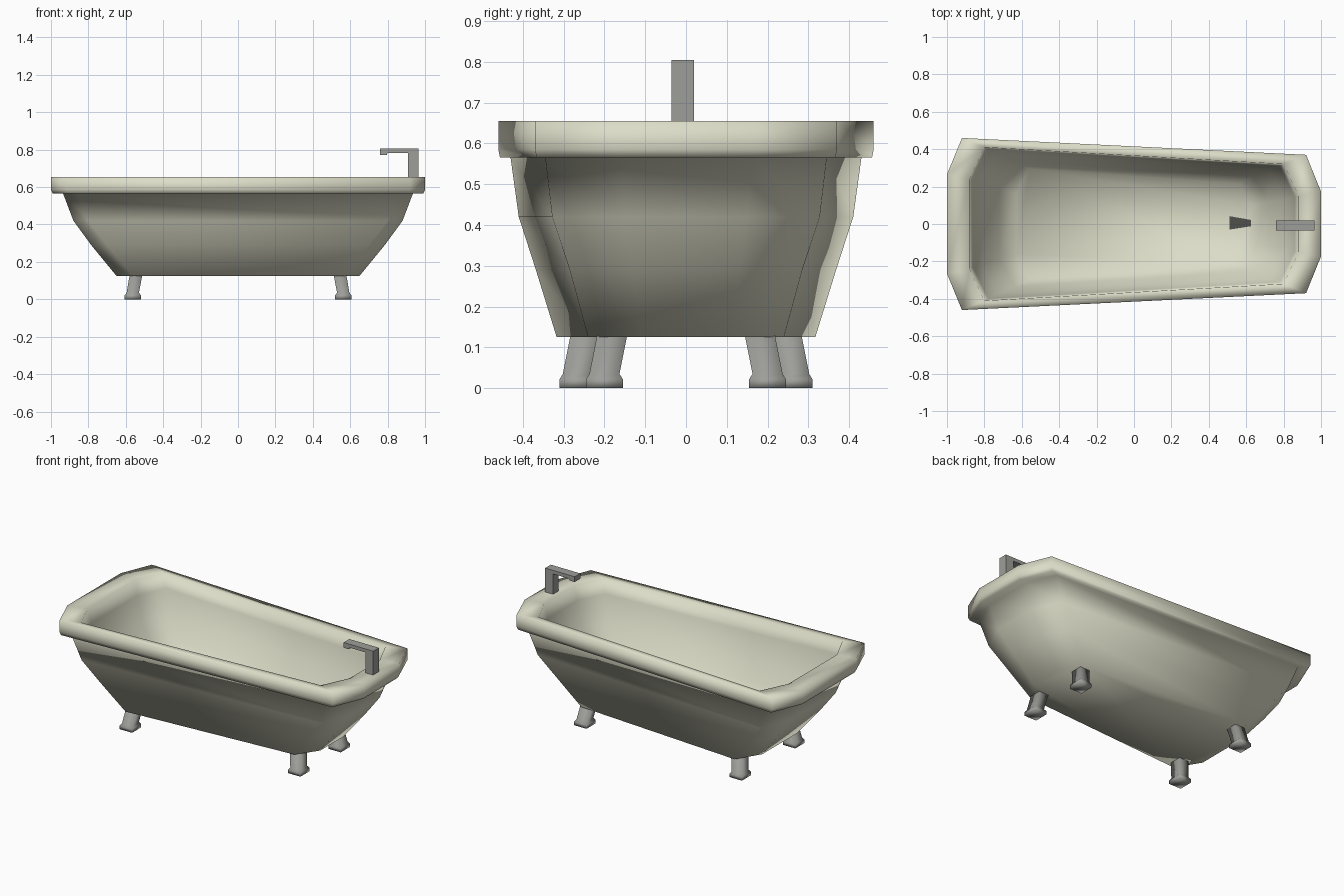
import bpy, bmesh
from mathutils import Vector

if "Cube" in bpy.data.objects:
    bpy.data.objects.remove(bpy.data.objects["Cube"])

def material(name, rgb):
    m = bpy.data.materials.new(name)
    m.diffuse_color = (*rgb, 1)
    m.use_nodes = True
    m.node_tree.nodes["Principled BSDF"].inputs["Base Color"].default_value = m.diffuse_color
    return m

enamel = material("cream enamel", (0.72, 0.72, 0.58))
metal = material("grey metal", (0.34, 0.34, 0.32))
dark = material("dark drain", (0.08, 0.08, 0.07))

def loft(name, rings, mat, smooth=True):
    """Skin a stack of equal-length rings; both ends are capped."""
    bm = bmesh.new()
    vs = [[bm.verts.new(p) for p in r] for r in rings]
    n = len(vs[0])
    for a, b in zip(vs, vs[1:]):
        for i in range(n):
            j = (i + 1) % n
            bm.faces.new((a[i], a[j], b[j], b[i]))
    bm.faces.new(vs[0][::-1])
    bm.faces.new(vs[-1])
    bmesh.ops.recalc_face_normals(bm, faces=bm.faces)
    for f in bm.faces:
        f.smooth = smooth
    me = bpy.data.meshes.new(name)
    bm.to_mesh(me)
    bm.free()
    me.materials.append(mat)
    ob = bpy.data.objects.new(name, me)
    bpy.context.collection.objects.link(ob)
    return ob

def octagon(z, end, cor, yl, yr, el, er):
    """Tapered eight-sided outline: wide at -x, narrow at +x."""
    half = [(-end, el), (-cor, yl), (cor, yr), (end, er)]
    return [(x, y, z) for x, y in half] + [(x, -y, z) for x, y in half[::-1]]

def rect(cx, cy, z, hx, hy):
    return [(cx - hx, cy - hy, z), (cx + hx, cy - hy, z),
            (cx + hx, cy + hy, z), (cx - hx, cy + hy, z)]

# Tub shell: outside from the bottom up, over the rim, down the inside
levels = [
    (0.125, .65, .56, .317, .24, .17, .11),
    (0.29, .785, .70, .368, .285, .205, .13),
    (0.42, .88, .80, .41, .328, .23, .15),
    (0.565, .935, .855, .43, .345, .245, .158),
    (0.565, .99, .91, .456, .366, .26, .17),
    (0.585, 1.0, .92, .46, .37, .265, .173),
    (0.655, 1.0, .92, .46, .37, .265, .173),
    (0.655, .88, .80, .41, .32, .24, .15),
    (0.565, .86, .78, .40, .31, .23, .145),
    (0.42, .81, .73, .375, .293, .21, .13),
    (0.29, .72, .635, .335, .252, .19, .115),
    (0.17, .63, .56, .295, .215, .16, .10),
]
loft("tub", [octagon(*l) for l in levels], enamel)

# Drain plate on the tub floor
loft("drain", [[(.51, -.03, z), (.625, -.012, z), (.625, .022, z), (.51, .042, z)]
               for z in (.168, .175)], dark, False)

# Legs lean outward and end in a square flared foot
for end, sx, cy in (("wide_end", -1, .265), ("narrow_end", 1, .20)):
    for side, sy in (("front", -1), ("back", 1)):
        x, y = sx * .5625, sy * cy
        loft(f"{end}_{side}_leg", [
            rect(x, y, 0, .043, .045),
            rect(x, y, .022, .043, .045),
            rect(x, y, .035, .033, .037),
            rect(x - sx * .018, y - sy * .02, .135, .034, .037)], metal)

# Faucet: side profile of post, spout and lip, extruded along y
profile = [(.91, .645), (.965, .645), (.965, .805), (.76, .805),
           (.76, .772), (.795, .772), (.80, .783), (.91, .783)]
loft("faucet", [[(x, y, z) for x, z in profile] for y in (-.036, .02)], metal, False)
